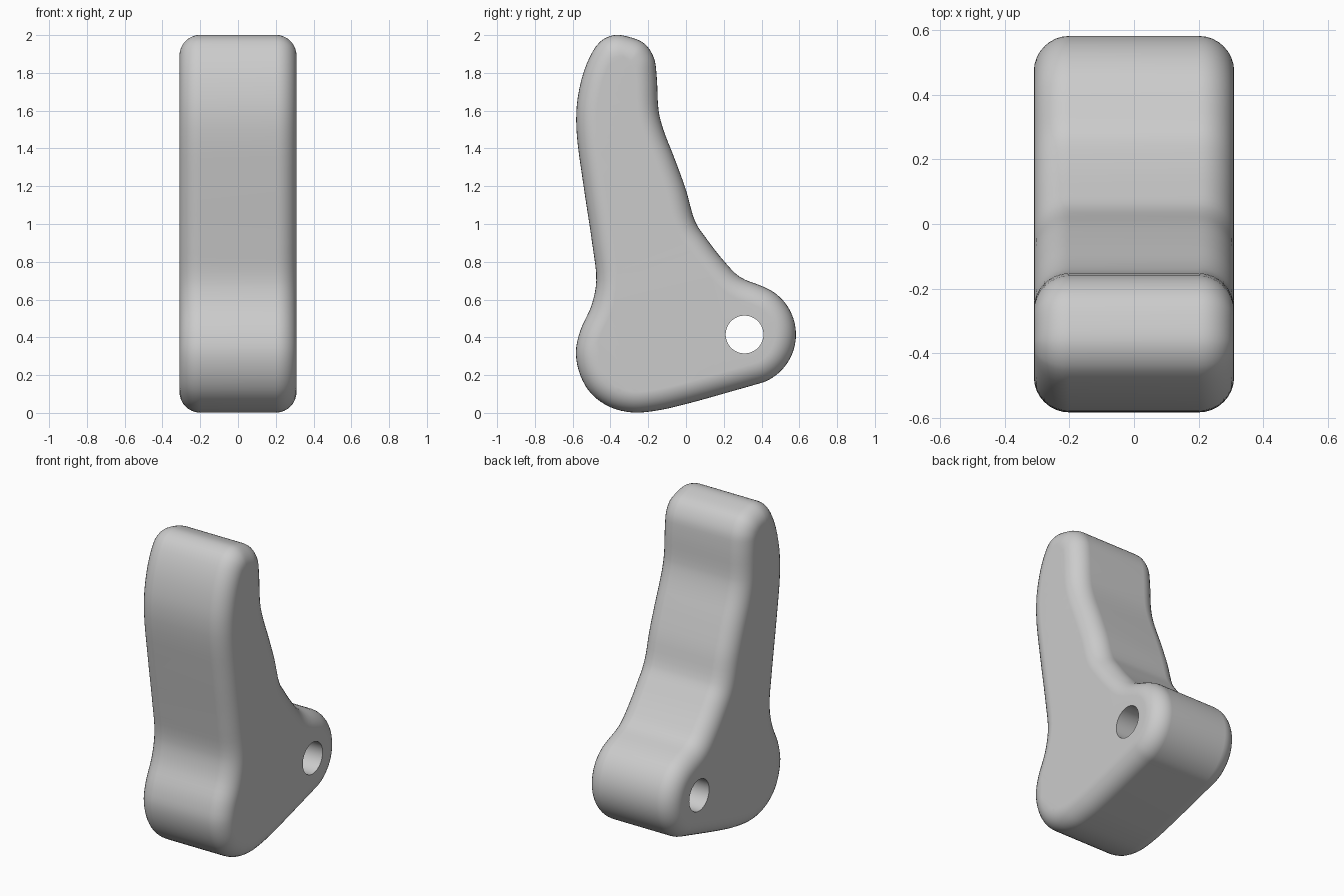
import bpy, bmesh, math
from mathutils import Vector

if "Cube" in bpy.data.objects:
    bpy.data.objects.remove(bpy.data.objects["Cube"])

HALF, FILLET, STEPS = 0.31, 0.11, 8
PIVOT, HOLE_R, EYE_R = Vector((0.31, 0.415)), 0.10, 0.272

# Side outline (y, z), running clockwise from the tip to the pivot boss
back = [(-0.38, 2.0), (-0.30, 1.99), (-0.22, 1.955), (-0.17, 1.88), (-0.155, 1.78),
        (-0.145, 1.6), (-0.12, 1.5), (-0.06, 1.345), (0.0, 1.18), (0.05, 1.01),
        (0.11, 0.92), (0.2, 0.805), (0.285, 0.72)]
# Round boss about the pivot
boss = [(PIVOT.x + EYE_R * math.cos(math.radians(a)), PIVOT.y + EYE_R * math.sin(math.radians(a)))
        for a in range(70, -81, -15)]
# Underside, heel and front edge back up to the tip
front = [(0.28, 0.125), (0.0, 0.047), (-0.15, 0.013), (-0.28, 0.002), (-0.4, 0.03),
         (-0.5, 0.1), (-0.56, 0.2), (-0.583, 0.32), (-0.56, 0.435), (-0.5, 0.57),
         (-0.475, 0.7), (-0.497, 0.9), (-0.542, 1.2), (-0.58, 1.5), (-0.573, 1.67),
         (-0.525, 1.85), (-0.455, 1.965)]


def smooth_loop(pts, n=4):
    """Closed centripetal spline through the points."""
    pts = [Vector(p) for p in pts]
    out = []
    for i in range(len(pts)):
        p0, p1, p2, p3 = (pts[(i + k) % len(pts)] for k in (-1, 0, 1, 2))
        a, b, c = ((q - p).length ** 0.5 for p, q in ((p0, p1), (p1, p2), (p2, p3)))
        m1 = (p1 - p0) / a - (p2 - p0) / (a + b) + (p2 - p1) / b
        m2 = (p2 - p1) / b - (p3 - p1) / (b + c) + (p3 - p2) / c
        m1, m2 = m1 * b, m2 * b
        for j in range(n):
            t = j / n
            out.append(p1 * (2*t**3 - 3*t**2 + 1) + m1 * (t**3 - 2*t**2 + t)
                       + p2 * (3*t**2 - 2*t**3) + m2 * (t**3 - t**2))
    return out


outline = smooth_loop(back + boss + front)
count = len(outline)
inward = []
for i in range(count):
    t = (outline[(i + 1) % count] - outline[i - 1]).normalized()
    inward.append(Vector((t.y, -t.x)))

bm = bmesh.new()


def add_ring(x, pts):
    return [bm.verts.new((x, p.x, p.y)) for p in pts]


def bridge(a, b):
    for i in range(len(a)):
        j = (i + 1) % len(a)
        bm.faces.new((a[i], a[j], b[j], b[i]))


# Filleted wall: rings stepping around a quarter circle on each side
half_steps = []
for k in range(STEPS + 1):
    a = math.pi / 2 * k / STEPS
    half_steps.append((HALF - FILLET + FILLET * math.sin(a), FILLET * (1 - math.cos(a))))
profile = [(-x, d) for x, d in reversed(half_steps)] + half_steps
rings = [add_ring(x, [p + n * d for p, n in zip(outline, inward)]) for x, d in profile]
for a, b in zip(rings, rings[1:]):
    bridge(a, b)

# Pivot bore
circle = [PIVOT + HOLE_R * Vector((math.cos(2 * math.pi * i / 48), math.sin(2 * math.pi * i / 48)))
          for i in range(48)]
bores = [add_ring(x, circle) for x in (-HALF, HALF)]
bridge(bores[0], bores[1])

# Flat cheeks between the fillet edge and the bore
for ring, bore, side in ((rings[0], bores[0], -1), (rings[-1], bores[1], 1)):
    edges = [bm.edges.get((loop[i - 1], loop[i])) for loop in (ring, bore) for i in range(len(loop))]
    bmesh.ops.triangle_fill(bm, use_beauty=True, edges=edges, normal=(side, 0, 0))
bmesh.ops.recalc_face_normals(bm, faces=bm.faces[:])

mesh = bpy.data.meshes.new("trigger_lever")
bm.to_mesh(mesh)
bm.free()
lever = bpy.data.objects.new("trigger_lever", mesh)
bpy.context.collection.objects.link(lever)

grey = bpy.data.materials.new("plain grey")
grey.diffuse_color = (0.6, 0.6, 0.6, 1)
grey.use_nodes = True
grey.node_tree.nodes["Principled BSDF"].inputs["Base Color"].default_value = grey.diffuse_color
mesh.materials.append(grey)

bpy.context.view_layer.objects.active = lever
lever.select_set(True)
bpy.ops.object.shade_smooth_by_angle(angle=math.radians(35))
weighted = lever.modifiers.new("flat cheeks", 'WEIGHTED_NORMAL')
weighted.keep_sharp = True
